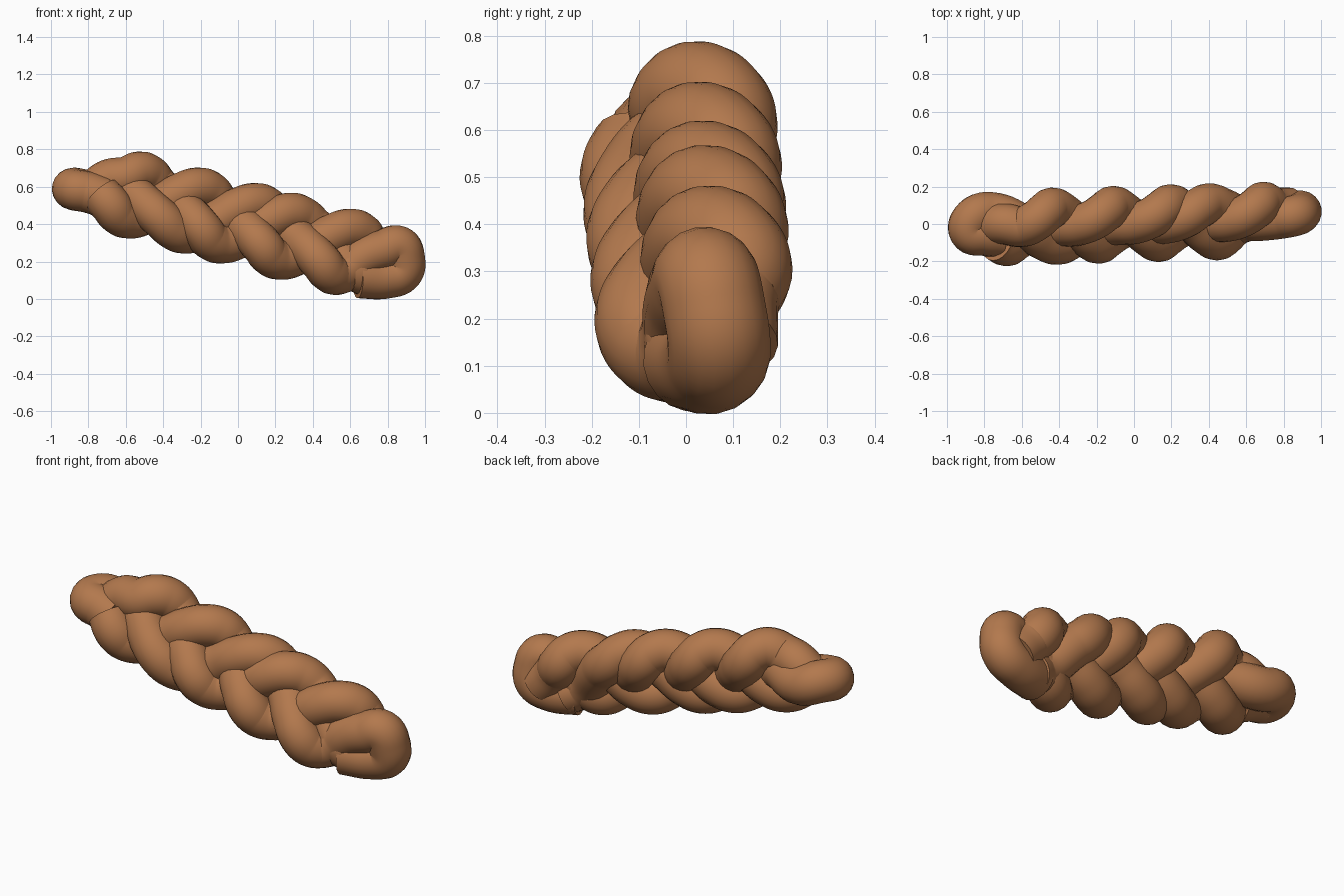
import bpy
from math import sin, cos, pi, radians
from mathutils import Vector

cube = bpy.data.objects.get("Cube")
if cube:
    bpy.data.objects.remove(cube, do_unlink=True)

crust = bpy.data.materials.new("warm_brown")
crust.use_nodes = True
colour = (0.45, 0.19, 0.075, 1)
crust.diffuse_color = colour
crust.node_tree.nodes["Principled BSDF"].inputs["Base Color"].default_value = colour

RADIUS, WIDE, DEEP, TIGHTEN = 0.11, 0.147, 0.044, 0.02
TILT = radians(60)
ACROSS = Vector((0, cos(TILT), sin(TILT)))    # towards the upper back edge
THROUGH = Vector((0, -sin(TILT), cos(TILT)))  # towards the upper front face


def braid_point(x, phase):
    """Figure-eight weave around the sloping centre line, with tightened bends."""
    x += TIGHTEN * sin(2 * phase)
    centre = Vector((x, 0.028 * x, 0.405 - 0.272 * x))
    return centre + ACROSS * WIDE * sin(phase) + THROUGH * DEEP * sin(2 * phase)


def weave(lobes, first_side, start, end, steps=6):
    """Points of a strand whose outer bends fall at the given x positions."""
    points = []
    for i, (a, b) in enumerate(zip(lobes, lobes[1:])):
        for s in range(steps):
            x = a + (b - a) * s / steps
            if start <= x <= end:
                points.append(braid_point(x, first_side * pi / 2 + pi * (i + s / steps)))
    return points


def tube(name, points):
    curve = bpy.data.curves.new(name, "CURVE")
    curve.dimensions = "3D"
    curve.bevel_depth = RADIUS
    curve.bevel_resolution = 8
    curve.resolution_u = 8
    curve.use_fill_caps = True
    spline = curve.splines.new("BEZIER")
    spline.bezier_points.add(len(points) - 1)
    for knot, p in zip(spline.bezier_points, points):
        knot.co = p
        knot.handle_left_type = knot.handle_right_type = "AUTO"
    obj = bpy.data.objects.new(name, curve)
    bpy.context.collection.objects.link(obj)
    curve.materials.append(crust)
    bpy.ops.object.select_all(action="DESELECT")
    obj.select_set(True)
    bpy.context.view_layer.objects.active = obj
    bpy.ops.object.convert(target="MESH")
    bpy.ops.object.shade_smooth_by_angle(angle=radians(45))


def path(*coords):
    return [Vector(c) for c in coords]


# Two strands with their ends tucked in
tube("first_strand", weave([-0.97, -0.64, -0.15, 0.17, 0.66, 0.95], 1, -0.75, 0.76)
     + path((0.83, 0.085, 0.15)))
tube("second_strand", path((-0.76, 0.0, 0.59), (-0.69, 0.0, 0.637))
     + weave([-0.9, -0.475, -0.15, 0.345, 0.78], -1, -0.63, 0.53)
     + path((0.62, 0.02, 0.16), (0.7, 0.045, 0.115)))

# Third strand folds back on itself to close each end of the braid
left_fold = path((-0.71, -0.07, 0.54), (-0.8, -0.06, 0.57), (-0.88, -0.04, 0.585),
                 (-0.855, 0.035, 0.59), (-0.76, 0.06, 0.56))
right_fold = path((0.78, 0.03, 0.262), (0.86, 0.045, 0.281), (0.89, 0.06, 0.22),
                  (0.88, 0.07, 0.145), (0.8, 0.06, 0.112), (0.64, 0.015, 0.113))
tube("third_strand", left_fold
     + weave([-0.82, -0.345, 0.155, 0.485, 0.86], 1, -0.65, 0.69) + right_fold)
